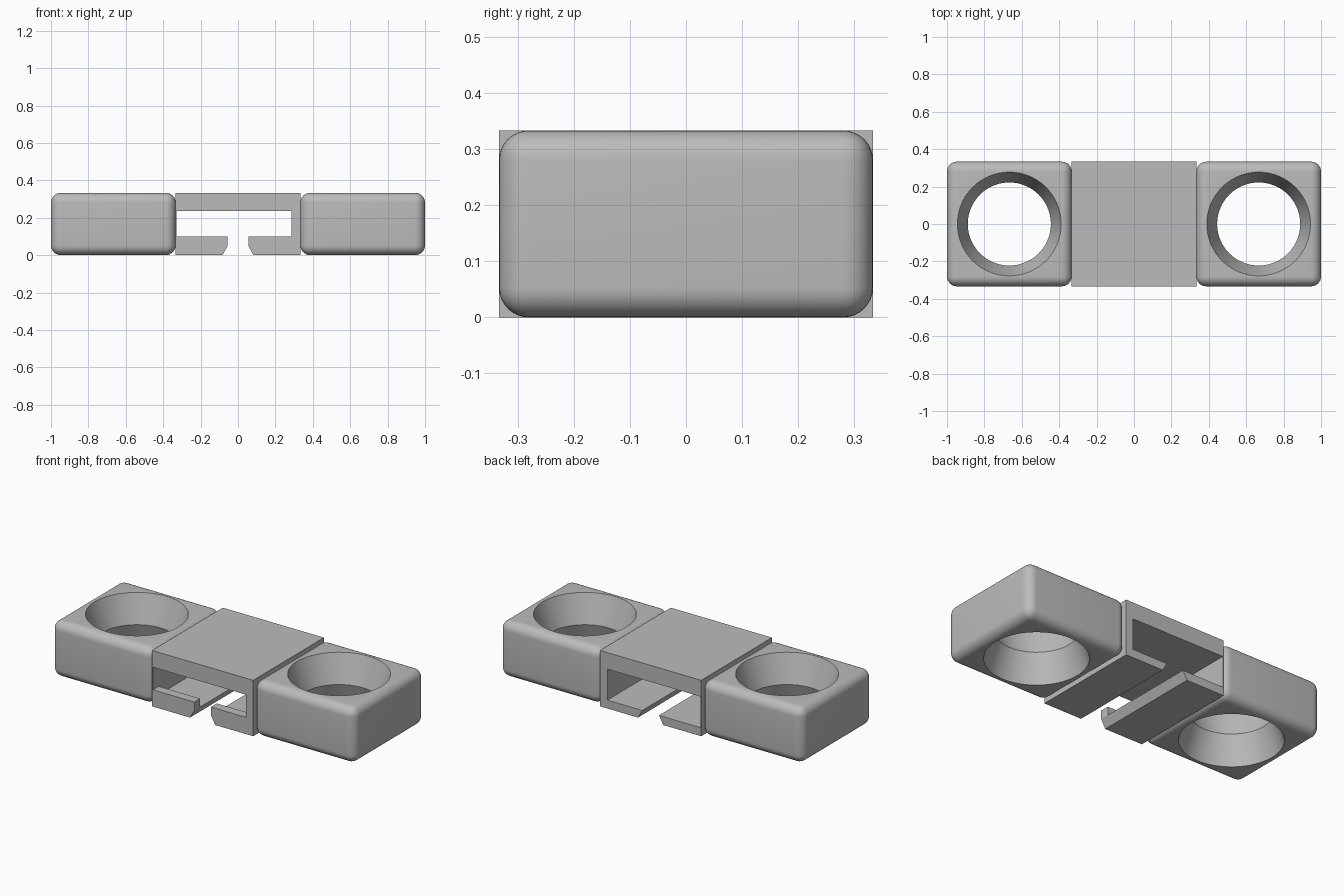
import bpy, bmesh, math

if "Cube" in bpy.data.objects:
    bpy.data.objects.remove(bpy.data.objects["Cube"], do_unlink=True)

H = 1 / 3            # full height, and half the width of each section
R = 0.053            # rounding of the end blocks
LIP, RIDGE = 0.05, 0.1

grey = bpy.data.materials.new("plain_grey")
grey.use_nodes = True
colour = (0.5, 0.5, 0.5, 1)
grey.diffuse_color = colour
grey.node_tree.nodes["Principled BSDF"].inputs["Base Color"].default_value = colour


def finish(name, bm):
    bmesh.ops.recalc_face_normals(bm, faces=bm.faces[:])
    mesh = bpy.data.meshes.new(name)
    bm.to_mesh(mesh)
    bm.free()
    mesh.materials.append(grey)
    obj = bpy.data.objects.new(name, mesh)
    bpy.context.collection.objects.link(obj)
    return obj


def select(obj):
    bpy.ops.object.select_all(action="DESELECT")
    obj.select_set(True)
    bpy.context.view_layer.objects.active = obj


def extrude_profile(name, points, y0, y1):
    bm = bmesh.new()
    face = bm.faces.new([bm.verts.new((x, y0, z)) for x, z in points])
    out = bmesh.ops.extrude_face_region(bm, geom=[face])
    moved = [v for v in out["geom"] if isinstance(v, bmesh.types.BMVert)]
    bmesh.ops.translate(bm, verts=moved, vec=(0, y1 - y0, 0))
    return finish(name, bm)


def hourglass(x):
    # Double cone, wide at both faces and narrow at mid height
    bm = bmesh.new()
    n, rings = 96, []
    for r, z in ((0.294, -0.05), (0.222, H / 2), (0.294, H + 0.05)):
        rings.append([bm.verts.new((x + r * math.cos(math.tau * i / n),
                                    r * math.sin(math.tau * i / n), z)) for i in range(n)])
    for a, b in zip(rings, rings[1:]):
        for i in range(n):
            j = (i + 1) % n
            bm.faces.new((a[i], a[j], b[j], b[i]))
    bm.faces.new(rings[0])
    bm.faces.new(rings[-1])
    cutter = finish("hole_cutter", bm)
    cutter.hide_render = True
    return cutter


def ring_block(name, x):
    # Rounded square block with a flared hole through it
    bm = bmesh.new()
    bmesh.ops.create_cube(bm, size=1)
    bmesh.ops.scale(bm, verts=bm.verts, vec=(2 * H, 2 * H, H))
    bmesh.ops.translate(bm, verts=bm.verts, vec=(x, 0, H / 2))
    bmesh.ops.bevel(bm, geom=bm.edges[:], offset=R, segments=8, profile=0.5, affect="EDGES")
    block = finish(name, bm)
    cutter = hourglass(x)
    mod = block.modifiers.new("hole", "BOOLEAN")
    mod.operation, mod.solver, mod.object = "DIFFERENCE", "EXACT", cutter
    select(block)
    bpy.ops.object.modifier_apply(modifier=mod.name)
    bpy.data.objects.remove(cutter, do_unlink=True)
    select(block)
    bpy.ops.object.shade_smooth_by_angle(angle=math.radians(25))


for side, sign in (("left", 1), ("right", -1)):
    ring_block(side + "_ring_block", sign * 2 * H)

# Slotted clip channel: thick left wall, very thin right wall, chamfered lips
inner_left, inner_right, roof, tip, foot = 0.285, -0.328, 0.235, 0.055, 0.083
extrude_profile("clip_channel", [
    (-H, 0), (-foot, 0), (-tip, LIP), (inner_right, LIP), (inner_right, roof),
    (inner_left, roof), (inner_left, LIP), (tip, LIP), (foot, 0), (H, 0),
    (H, H), (-H, H)], -H, H)

# Raised stops along the front end of each lip
for name, a, b in (("left_stop", tip, inner_left), ("right_stop", inner_right, -tip)):
    extrude_profile(name, [(a, LIP), (b, LIP), (b, RIDGE), (a, RIDGE)], -H, -H + 0.055)
